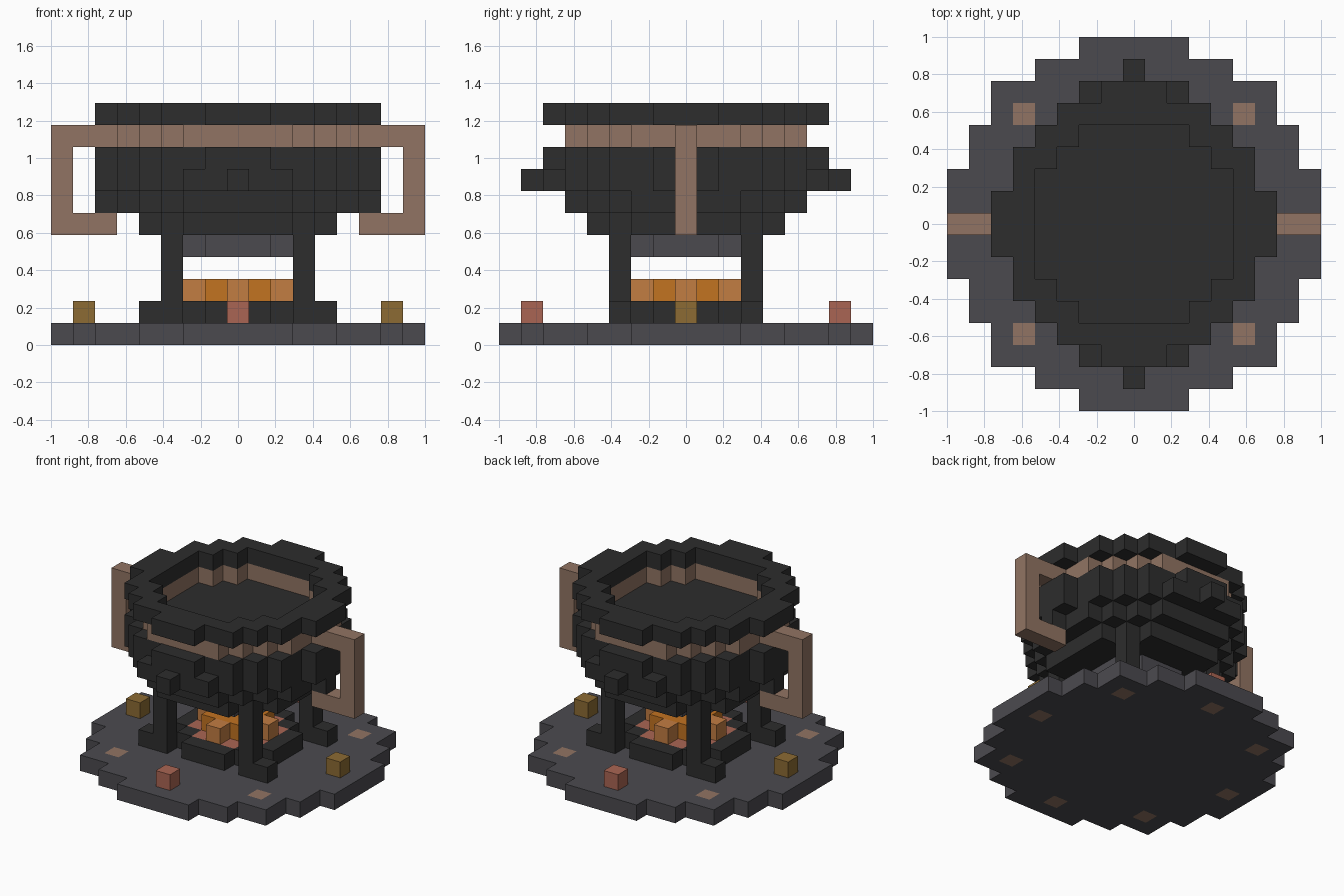
import bpy
import bmesh
from mathutils import Vector

cube = bpy.data.objects.get("Cube")
if cube:
    bpy.data.objects.remove(cube, do_unlink=True)

U = 2 / 17  # edge of one block


def material(name, *rgb):
    linear = [((c / 255 + 0.055) / 1.055) ** 2.4 for c in rgb] + [1]
    m = bpy.data.materials.new(name)
    m.use_nodes = True
    m.diffuse_color = linear
    m.node_tree.nodes["Principled BSDF"].inputs["Base Color"].default_value = linear
    return m


IRON = material("dark iron", 45, 45, 45)
STONE = material("grey stone", 75, 74, 79)
COPPER = material("dull copper", 145, 116, 99)
FLAME = material("light orange", 194, 125, 66)
GLOW = material("deep orange", 194, 115, 33)
EMBER = material("ember red", 170, 101, 83)
OCHRE = material("ochre", 140, 107, 51)

DIRECTIONS = [Vector(d) for d in
              ((1, 0, 0), (-1, 0, 0), (0, 1, 0), (0, -1, 0), (0, 0, 1), (0, 0, -1))]


def blocks(name, cells, mat, inlay=(), inlay_mat=None):
    """Outer skin of a set of unit blocks; inlay cells take a second colour."""
    cells = set(cells)
    bm = bmesh.new()
    for cell in sorted(cells):
        centre = Vector(cell) + Vector((0, 0, 0.5))
        for d in DIRECTIONS:
            if tuple(int(c) for c in Vector(cell) + d) in cells:
                continue
            a = Vector((d.y, d.z, d.x))
            b = d.cross(a)
            corners = [centre + (d + s * a + t * b) / 2
                       for s, t in ((1, 1), (-1, 1), (-1, -1), (1, -1))]
            face = bm.faces.new([bm.verts.new(c * U) for c in corners])
            face.material_index = int(cell[:2] in inlay)
    bmesh.ops.remove_doubles(bm, verts=bm.verts[:], dist=U / 100)
    mesh = bpy.data.meshes.new(name)
    bm.to_mesh(mesh)
    bm.free()
    mesh.materials.append(mat)
    if inlay_mat:
        mesh.materials.append(inlay_mat)
    obj = bpy.data.objects.new(name, mesh)
    bpy.context.collection.objects.link(obj)
    return obj


def disc(z, outer, inner=-1):
    """Blocky disc or ring between two squared radii."""
    return {(x, y, z) for x in range(-8, 9) for y in range(-8, 9)
            if inner < x * x + y * y <= outer}


def corners_of(x, y):
    return [(sx * x, sy * y) for sx in (1, -1) for sy in (1, -1)]


# Stone base with copper inlays
inlays = corners_of(5, 5) + corners_of(7, 0) + corners_of(0, 7)
blocks("stone_base", disc(0, 72), STONE, inlays, COPPER)

# Marker cubes around the base
for side, s in (("left", 1), ("right", -1)):
    blocks(side + "_marker", [(7 * s, 0, 1)], OCHRE)
for side, s in (("front", -1), ("back", 1)):
    blocks(side + "_marker", [(0, 7 * s, 1)], EMBER)

# Fire pit: ring, embers and flames
blocks("fire_ring", disc(1, 10, 5), IRON)
blocks("embers", disc(1, 5), EMBER)
blocks("fire_core", disc(2, 2), GLOW)
blocks("fire_tips", disc(2, 4, 2), FLAME)

# Legs with outward feet
for sx, sy in corners_of(1, 1):
    name = ("left" if sx > 0 else "right") + ("_back" if sy > 0 else "_front")
    leg = [(3 * sx, 3 * sy, z) for z in range(1, 5)]
    blocks(name + "_leg", leg + [(4 * sx, 3 * sy, 1)], IRON)

# Bowl: stone underside, stepped body, copper band and rim
blocks("bowl_underside", disc(4, 5), STONE)
body = disc(5, 20) | disc(6, 29) | disc(7, 37) | disc(8, 37)
for s in (1, -1):
    body |= {(x, 6 * s, 7) for x in range(-2, 3)}      # front and back plates
    body |= {(0, 7 * s, 7), (6 * s, 0, 6)}             # studs and handle lugs
blocks("bowl_body", body, IRON)
blocks("copper_band", disc(9, 29, 20), COPPER)
blocks("bowl_rim", disc(10, 37, 20), IRON)

# Side handles
for side, s in (("left", 1), ("right", -1)):
    arms = [(x * s, 0, z) for x in (6, 7, 8) for z in (5, 9)]
    grip = [(8 * s, 0, z) for z in (6, 7, 8)]
    blocks(side + "_handle", arms + grip, COPPER)
